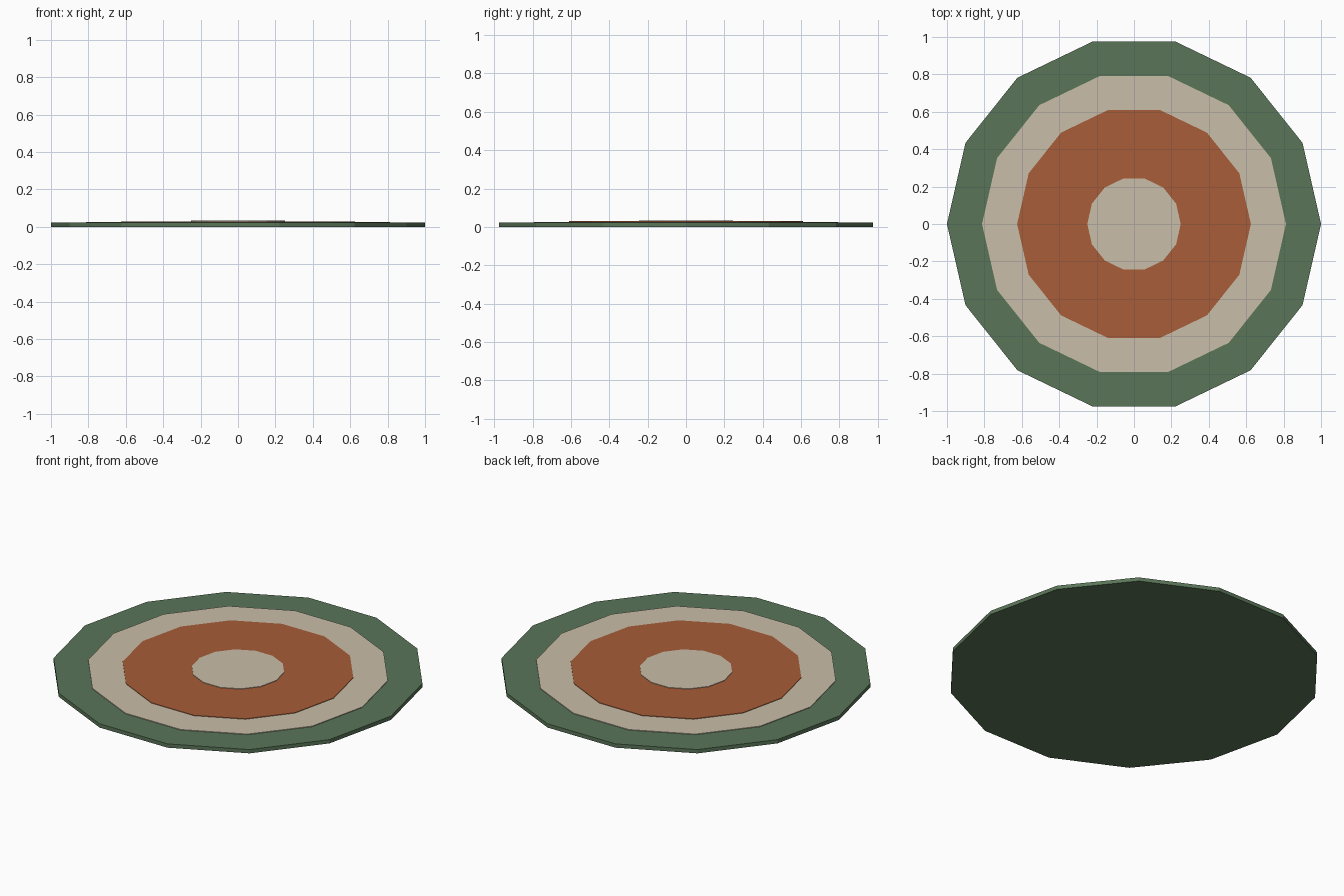
import bpy

if "Cube" in bpy.data.objects:
    bpy.data.objects.remove(bpy.data.objects["Cube"])


def make_material(name, srgb):
    lin = [((c / 255 + 0.055) / 1.055) ** 2.4 for c in srgb]
    m = bpy.data.materials.new(name)
    m.diffuse_color = (*lin, 1)
    m.use_nodes = True
    m.node_tree.nodes["Principled BSDF"].inputs["Base Color"].default_value = m.diffuse_color
    return m


green = make_material("moss green", (90, 117, 88))
cream = make_material("cream", (201, 190, 168))
rust = make_material("rust orange", (168, 93, 56))


def disc(name, radius, z0, z1, mat):
    # 14-sided flat plate with a corner on the x axis
    bpy.ops.mesh.primitive_cylinder_add(
        vertices=14, radius=radius, depth=z1 - z0,
        location=(0, 0, (z0 + z1) / 2), rotation=(0, 0, 1.5707963))
    ob = bpy.context.object
    ob.name = name
    bpy.ops.object.transform_apply(location=True, rotation=True, scale=True)
    ob.data.materials.append(mat)


# Rug base and the stacked thin colour bands
disc("rug_base", 1.0, 0.0, 0.0225, green)
disc("outer_band", 0.8125, 0.0225, 0.0265, cream)
disc("inner_band", 0.625, 0.0265, 0.0295, rust)
disc("centre_spot", 0.25, 0.0295, 0.0325, cream)
